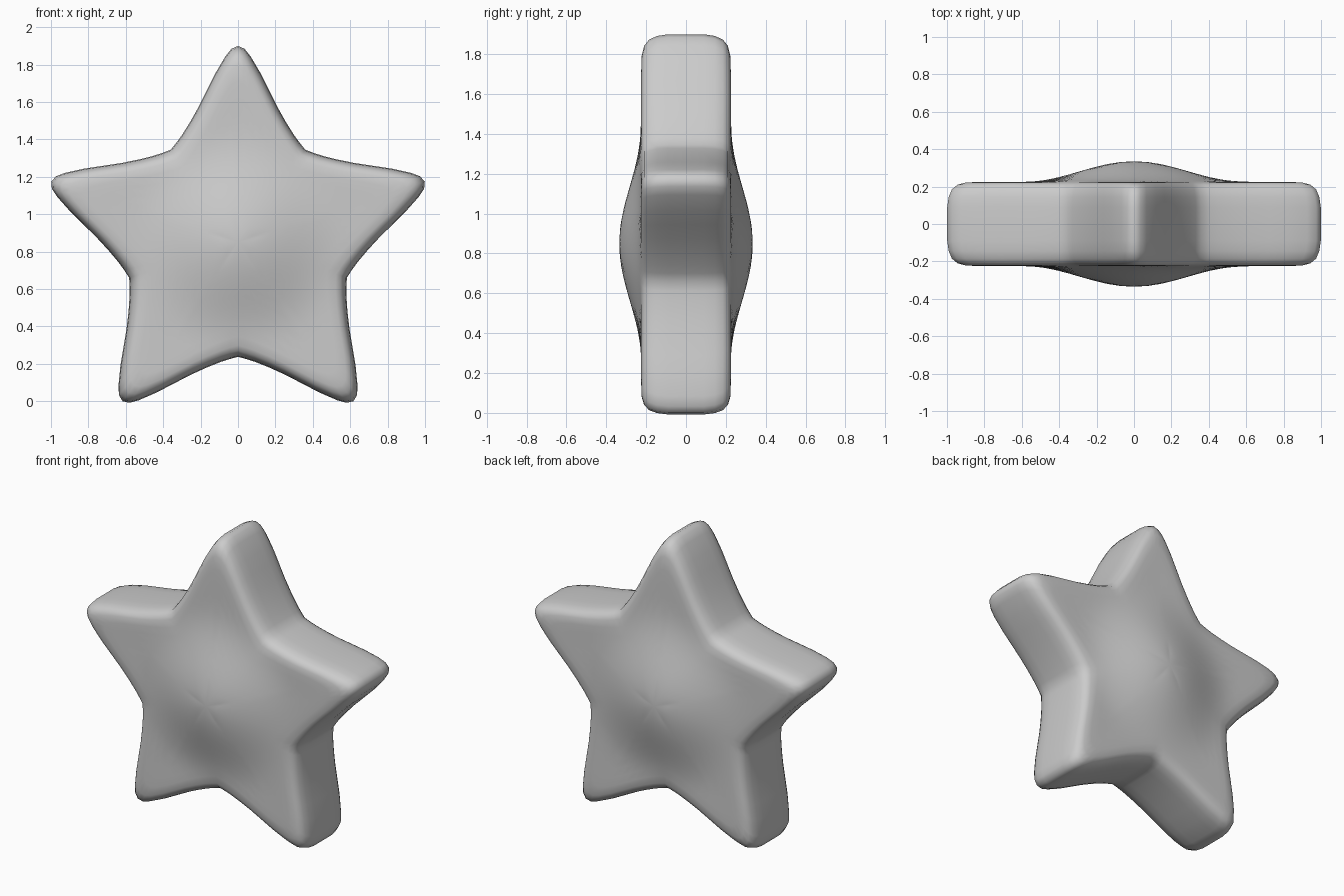
import bpy
import bmesh
from math import cos, sin, pi, hypot
from mathutils import Vector

cube = bpy.data.objects.get("Cube")
if cube:
    bpy.data.objects.remove(cube, do_unlink=True)

CENTRE_Z = 0.85
FACE_Y = 0.225      # half thickness of the flat faces
DOME_R = 0.59       # reach of the central bulge
DOME_H = 0.11

# Single plain material
grey = bpy.data.materials.new("plain grey")
grey.use_nodes = True
colour = (0.6, 0.6, 0.6, 1)
grey.diffuse_color = colour
grey.node_tree.nodes["Principled BSDF"].inputs["Base Color"].default_value = colour

# Half of one arm, from tip to valley: (across, along)
half_arm = [(0, 1.05), (0.035, 1.035), (0.067, 0.995), (0.12, 0.905), (0.165, 0.815),
            (0.21, 0.725), (0.255, 0.645), (0.30, 0.573), (0.33, 0.532), (0.36, 0.495)]
arm = [(-u, v) for u, v in half_arm[:0:-1]] + half_arm[:-1]

# Five arms make the closed outline
outline = []
for k in range(5):
    a = k * 2 * pi / 5
    outline += [Vector((u * cos(a) + v * sin(a), v * cos(a) - u * sin(a))) for u, v in arm]


def face_depth(x, z):
    r = min(hypot(x, z) / DOME_R, 1)
    return FACE_Y + DOME_H * cos(r * pi / 2) ** 2


# Rounded rim: (outline scale, depth); inner rings follow the domed face
rim = [(1, 0.09), (0.992, 0.145), (0.975, 0.185), (0.945, 0.21), (0.9, 0.222)]
inner = [0.82, 0.73, 0.64, 0.55, 0.46, 0.37, 0.28, 0.19, 0.1]

bm = bmesh.new()


def add_ring(scale, depth, side):
    ring = []
    for p in outline:
        x, z = p * scale
        # the rim also rises where the bulge reaches the valleys
        y = face_depth(x, z) if depth is None else depth
        ring.append(bm.verts.new((x, side * y, z + CENTRE_Z)))
    return ring


def bridge(a, b):
    n = len(a)
    for i in range(n):
        j = (i + 1) % n
        bm.faces.new((a[i], a[j], b[j], b[i]))


middle = add_ring(1, 0, 1)
for side in (-1, 1):
    previous = middle
    for scale, depth in rim + [(s, None) for s in inner]:
        ring = add_ring(scale, depth, side)
        bridge(previous, ring)
        previous = ring
    pole = bm.verts.new((0, side * face_depth(0, 0), CENTRE_Z))
    for i, v in enumerate(previous):
        bm.faces.new((v, previous[(i + 1) % len(previous)], pole))

bmesh.ops.recalc_face_normals(bm, faces=bm.faces)
for f in bm.faces:
    f.smooth = True
mesh = bpy.data.meshes.new("star_body")
bm.to_mesh(mesh)
bm.free()
mesh.materials.append(grey)
star = bpy.data.objects.new("star_body", mesh)
bpy.context.collection.objects.link(star)
